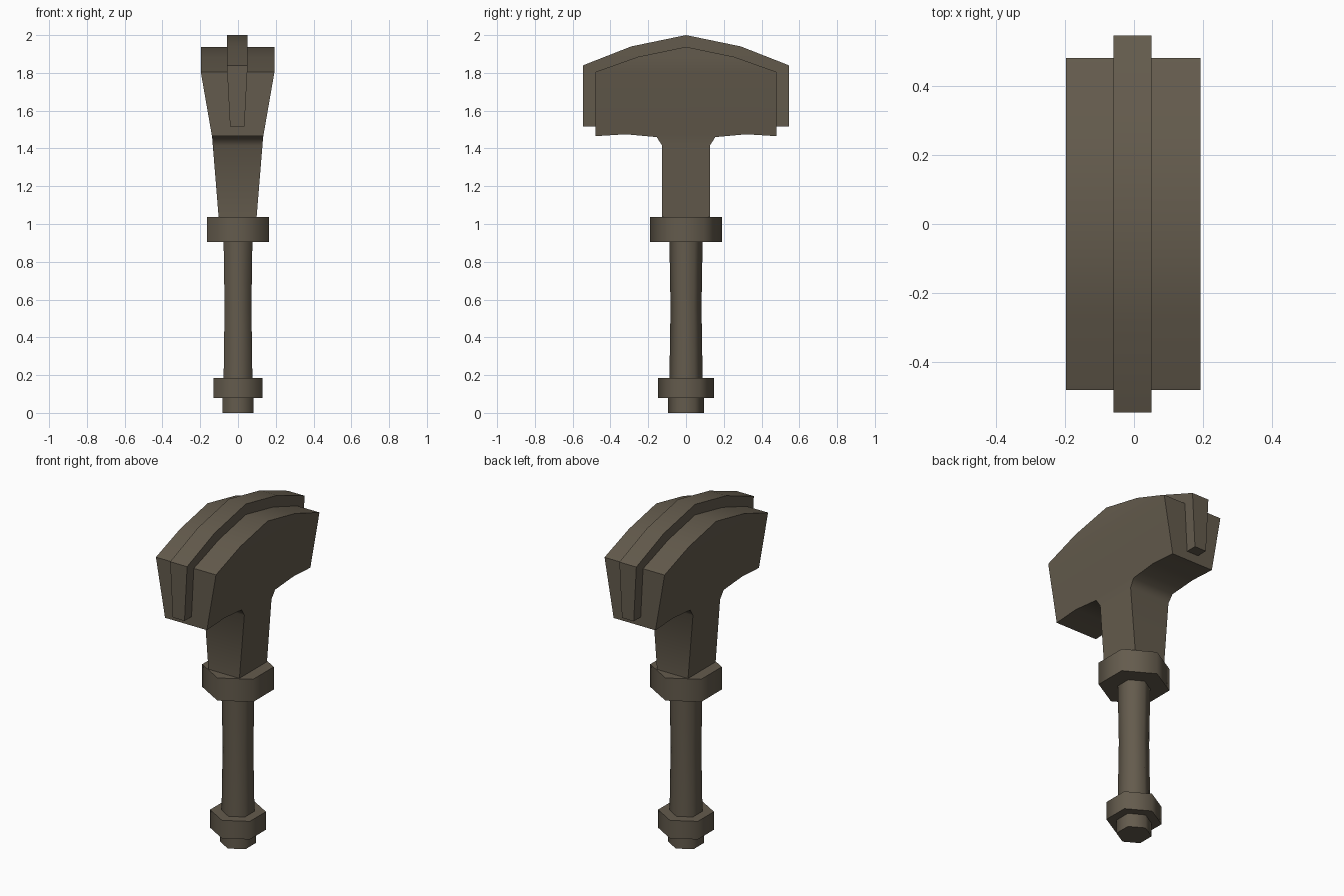
import bpy, bmesh, math

if "Cube" in bpy.data.objects:
    bpy.data.objects.remove(bpy.data.objects["Cube"])

mat = bpy.data.materials.new("dark_bronze")
mat.diffuse_color = (0.127, 0.105, 0.074, 1)
mat.use_nodes = True
mat.node_tree.nodes["Principled BSDF"].inputs["Base Color"].default_value = mat.diffuse_color


def finish(name, bm):
    bmesh.ops.recalc_face_normals(bm, faces=bm.faces[:])
    me = bpy.data.meshes.new(name)
    bm.to_mesh(me)
    bm.free()
    me.materials.append(mat)
    ob = bpy.data.objects.new(name, me)
    bpy.context.collection.objects.link(ob)
    bpy.ops.object.select_all(action='DESELECT')
    ob.select_set(True)
    bpy.context.view_layer.objects.active = ob
    bpy.ops.object.shade_smooth_by_angle(angle=math.radians(66))
    return ob


def hex_stack(name, rings):
    """Six-sided turned part; rings are (radius, z), corners pointing along y."""
    bm = bmesh.new()
    loops = []
    for r, z in rings:
        loops.append([bm.verts.new((r * math.sin(i * math.pi / 3),
                                    r * math.cos(i * math.pi / 3), z)) for i in range(6)])
    for a, b in zip(loops, loops[1:]):
        for i in range(6):
            j = (i + 1) % 6
            bm.faces.new((a[i], a[j], b[j], b[i]))
    bm.faces.new(loops[0])
    bm.faces.new(loops[-1])
    return finish(name, bm)


def width_at(z, table):
    if z <= table[0][0]:
        return table[0][1]
    for (z0, w0), (z1, w1) in zip(table, table[1:]):
        if z <= z1:
            return w0 + (w1 - w0) * (z - z0) / (z1 - z0)
    return table[-1][1]


def tapered_slab(name, half, widths, x_off):
    """Mirror a (y, z) half profile, extrude along x, taper thickness by height."""
    pts = half + [(-y, z) for y, z in reversed(half) if y > 0]
    bm = bmesh.new()
    left = [bm.verts.new((-1, y, z)) for y, z in pts]
    right = [bm.verts.new((1, y, z)) for y, z in pts]
    n = len(pts)
    for i in range(n):
        j = (i + 1) % n
        bm.faces.new((left[i], left[j], right[j], right[i]))
    bm.faces.new(left)
    bm.faces.new(right)
    for z, _ in widths[1:]:
        bmesh.ops.bisect_plane(bm, geom=bm.verts[:] + bm.edges[:] + bm.faces[:],
                               dist=1e-4, plane_co=(0, 0, z), plane_no=(0, 0, 1))
    for v in bm.verts:
        v.co.x = v.co.x * width_at(v.co.z, widths) + x_off
    return finish(name, bm)


# Hammer head with neck
tapered_slab("head",
             [(0, 1.938), (0.255, 1.885), (0.48, 1.805), (0.48, 1.465), (0.32, 1.475),
              (0.155, 1.46), (0.126, 1.415), (0.128, 1.03)],
             [(1.03, 0.10), (1.46, 0.135), (1.805, 0.195)], -0.002)

# Raised band around the head
tapered_slab("head_band",
             [(0, 2.0), (0.29, 1.94), (0.545, 1.84), (0.545, 1.517)],
             [(1.517, 0.038), (1.84, 0.055)], -0.004)

# Handle parts
hex_stack("collar", [(0.191, 0.905), (0.191, 1.038)])
hex_stack("grip", [(0.088, 0.18), (0.082, 0.56), (0.088, 0.91)])
hex_stack("pommel_ring", [(0.149, 0.08), (0.149, 0.186)])
hex_stack("pommel_tip", [(0.095, 0.0), (0.095, 0.085)])
